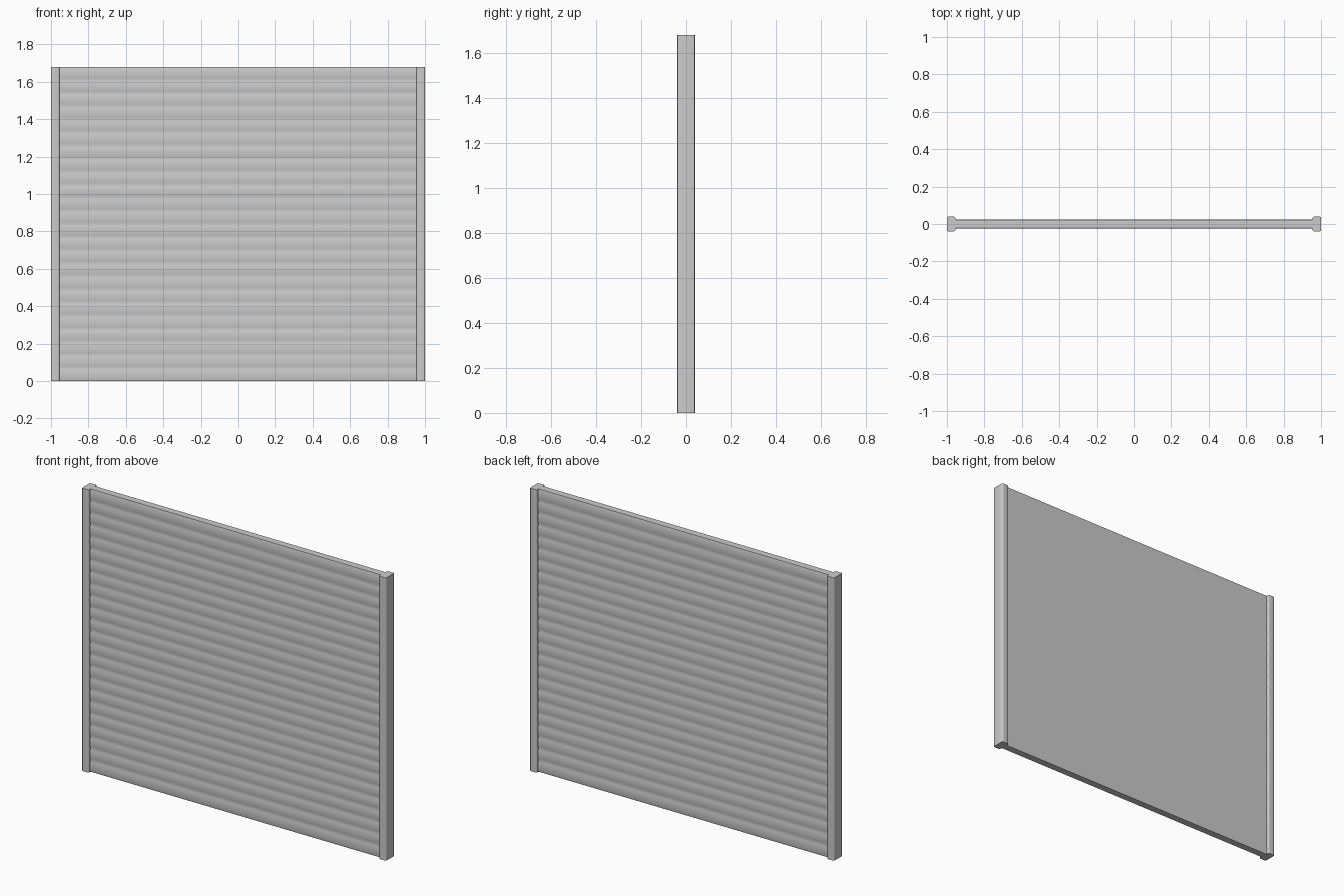
import bpy, bmesh, math

if "Cube" in bpy.data.objects:
    bpy.data.objects.remove(bpy.data.objects["Cube"])

H = 1.68          # overall height
SLATS = 24
PITCH = H / SLATS


def extrude_profile(name, pts, direction, smooth=True):
    """Extrude a closed 3D profile along a vector into a solid."""
    bm = bmesh.new()
    face = bm.faces.new([bm.verts.new(p) for p in pts])
    out = bmesh.ops.extrude_face_region(bm, geom=[face])
    verts = [g for g in out["geom"] if isinstance(g, bmesh.types.BMVert)]
    bmesh.ops.translate(bm, verts=verts, vec=direction)
    bmesh.ops.recalc_face_normals(bm, faces=bm.faces)
    me = bpy.data.meshes.new(name)
    bm.to_mesh(me)
    bm.free()
    ob = bpy.data.objects.new(name, me)
    bpy.context.collection.objects.link(ob)
    if smooth:
        bpy.context.view_layer.objects.active = ob
        ob.select_set(True)
        bpy.ops.object.shade_smooth_by_angle(angle=math.radians(35))
        ob.select_set(False)
    return ob


# Curtain of interlocking slats, gently bowed on both faces
side = []
for i in range(SLATS):
    for t, y in ((0.0, 0.021), (0.15, 0.0235), (0.5, 0.025), (0.85, 0.0235)):
        side.append((y, (i + t) * PITCH))
side.append((0.021, H))
front = [(-0.96, -y, z) for y, z in side]
back = [(-0.96, y, z) for y, z in reversed(side)]
extrude_profile("shutter_curtain", front + back, (1.92, 0, 0))

# Side guide rails with rounded corners
def rounded_rect(cx, hx, hy, r, n=3):
    pts = []
    for k, (sx, sy) in enumerate(((1, 1), (-1, 1), (-1, -1), (1, -1))):
        for j in range(n + 1):
            a = math.pi / 2 * (k + j / n)
            pts.append((cx + sx * (hx - r) + r * math.cos(a),
                        sy * (hy - r) + r * math.sin(a), 0))
    return pts

for label, s in (("left", -1), ("right", 1)):
    extrude_profile(label + "_guide_rail",
                    rounded_rect(s * 0.9775, 0.0225, 0.039, 0.007), (0, 0, H))
